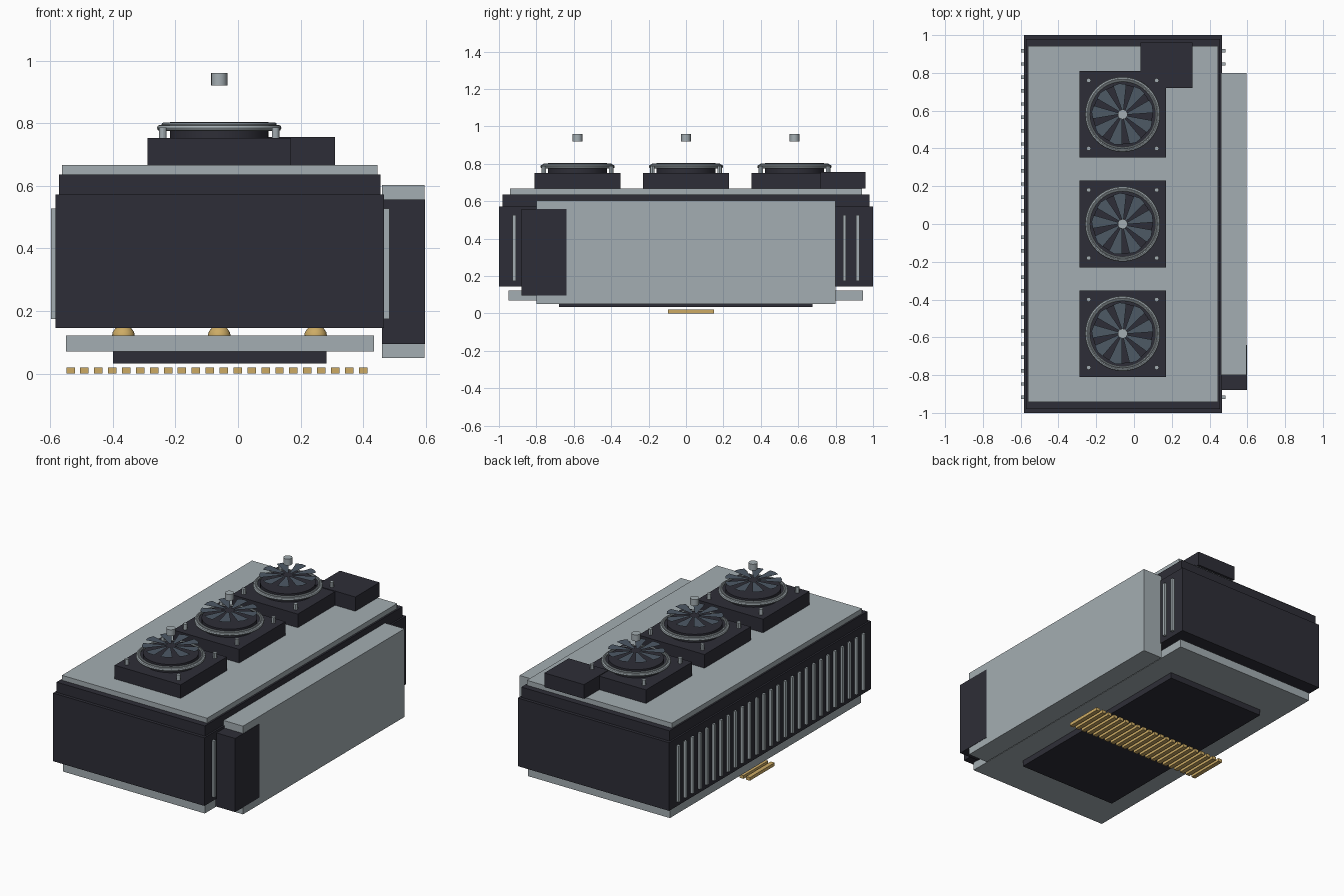
import bpy, bmesh, math

if "Cube" in bpy.data.objects:
    bpy.data.objects.remove(bpy.data.objects["Cube"])


def material(name, rgb):
    m = bpy.data.materials.new(name)
    m.diffuse_color = (*rgb, 1)
    m.use_nodes = True
    m.node_tree.nodes["Principled BSDF"].inputs["Base Color"].default_value = m.diffuse_color
    return m


DARK = material("charcoal", (0.027, 0.027, 0.038))
GREY = material("light_grey", (0.37, 0.42, 0.445))
SLATE = material("slate", (0.075, 0.1, 0.13))
GOLD = material("gold", (0.61, 0.41, 0.13))


def finish(name, bm, mat, smooth=False):
    bmesh.ops.recalc_face_normals(bm, faces=bm.faces[:])
    mesh = bpy.data.meshes.new(name)
    bm.to_mesh(mesh)
    bm.free()
    mesh.materials.append(mat)
    ob = bpy.data.objects.new(name, mesh)
    bpy.context.collection.objects.link(ob)
    if smooth:
        bpy.context.view_layer.objects.active = ob
        bpy.ops.object.select_all(action='DESELECT')
        ob.select_set(True)
        bpy.ops.object.shade_smooth_by_angle()
    return ob


def add_box(bm, x, y, z):
    verts = bmesh.ops.create_cube(bm, size=1)["verts"]
    for v in verts:
        for i, (lo, hi) in enumerate((x, y, z)):
            v.co[i] = (lo + hi) / 2 + v.co[i] * (hi - lo)


def box(name, x, y, z, mat):
    bm = bmesh.new()
    add_box(bm, x, y, z)
    return finish(name, bm, mat)


def add_cylinder(bm, x, y, z0, z1, r, n=16):
    verts = bmesh.ops.create_cone(bm, cap_ends=True, segments=n, radius1=r,
                                  radius2=r, depth=z1 - z0)["verts"]
    bmesh.ops.translate(bm, verts=verts, vec=(x, y, (z0 + z1) / 2))


def cylinder(name, x, y, z0, z1, r, mat, n=16):
    bm = bmesh.new()
    add_cylinder(bm, x, y, z0, z1, r, n)
    return finish(name, bm, mat, True)


def ring(name, x, y, z, major, minor):
    bpy.ops.mesh.primitive_torus_add(location=(x, y, z), major_radius=major, minor_radius=minor,
                                     major_segments=40, minor_segments=8)
    ob = bpy.context.object
    ob.name = name
    ob.data.materials.append(GREY)
    bpy.ops.object.shade_smooth_by_angle()


# Main housing, stepped up to the lid
box("housing", (-0.583, 0.467), (-1, 1), (0.145, 0.572), DARK)
box("housing_shoulder", (-0.572, 0.456), (-0.98, 0.98), (0.572, 0.636), DARK)
box("top_plate", (-0.562, 0.445), (-0.942, 0.942), (0.636, 0.667), GREY)
box("junction_box", (0.035, 0.31), (0.72, 0.96), (0.667, 0.756), DARK)

# Base plate, lower block and contact pins
box("base_plate", (-0.55, 0.435), (-0.95, 0.945), (0.07, 0.122), GREY)
box("lower_block", (-0.40, 0.283), (-0.68, 0.677), (0.033, 0.07), DARK)
bm = bmesh.new()
for i in range(22):
    cx = -0.535 + i * 0.0445
    add_box(bm, (cx - 0.0135, cx + 0.0135), (-0.095, 0.15), (0, 0.02))
finish("contact_pins", bm, GOLD)

# Gold studs between base plate and housing
bm = bmesh.new()
for cx in (-0.366, -0.06, 0.248):
    verts = bmesh.ops.create_uvsphere(bm, u_segments=16, v_segments=8, radius=0.037)["verts"]
    bmesh.ops.translate(bm, verts=verts, vec=(cx, 0, 0.118))
finish("studs", bm, GOLD, True)

# Side panel with its dark end block
box("side_panel", (0.46, 0.595), (-0.8, 0.8), (0.05, 0.603), GREY)
box("side_end_block", (0.46, 0.597), (-0.88, -0.64), (0.095, 0.557), DARK)

# Rows of vertical fins on both long sides
for name, x in (("left_fins", (-0.598, -0.58)), ("right_fins", (0.464, 0.484))):
    bm = bmesh.new()
    for i in range(27):
        cy = (i - 13) * 0.0706
        add_box(bm, x, (cy - 0.009, cy + 0.009), (0.174, 0.527))
    finish(name, bm, GREY)

# Three fans
FX = -0.06
for k, fy in enumerate((-0.58, 0, 0.58), 1):
    box(f"fan_base_{k}", (FX - 0.229, FX + 0.229), (fy - 0.229, fy + 0.229), (0.667, 0.752), DARK)
    bm = bmesh.new()
    for sx in (-1, 1):
        for sy in (-1, 1):
            add_cylinder(bm, FX + sx * 0.18, fy + sy * 0.18, 0.752, 0.787, 0.012, 12)
    finish(f"fan_posts_{k}", bm, GREY, True)
    ring(f"fan_outer_ring_{k}", FX, fy, 0.785, 0.189, 0.01)
    ring(f"fan_inner_ring_{k}", FX, fy, 0.796, 0.178, 0.006)
    cylinder(f"fan_disc_{k}", FX, fy, 0.752, 0.804, 0.158, DARK, 40)
    # Flat swept blades
    bm = bmesh.new()
    for i in range(9):
        a = math.tau * i / 9 + math.pi / 2
        pts = [(0.026, -0.2), (0.16, -0.12), (0.165, 0.1), (0.16, 0.32), (0.026, 0.2)]
        bm.faces.new([bm.verts.new((FX + r * math.cos(a + t), fy + r * math.sin(a + t), 0.85))
                      for r, t in pts])
    finish(f"fan_blades_{k}", bm, SLATE)
    cylinder(f"fan_hub_{k}", FX, fy, 0.92, 0.96, 0.026, GREY)
